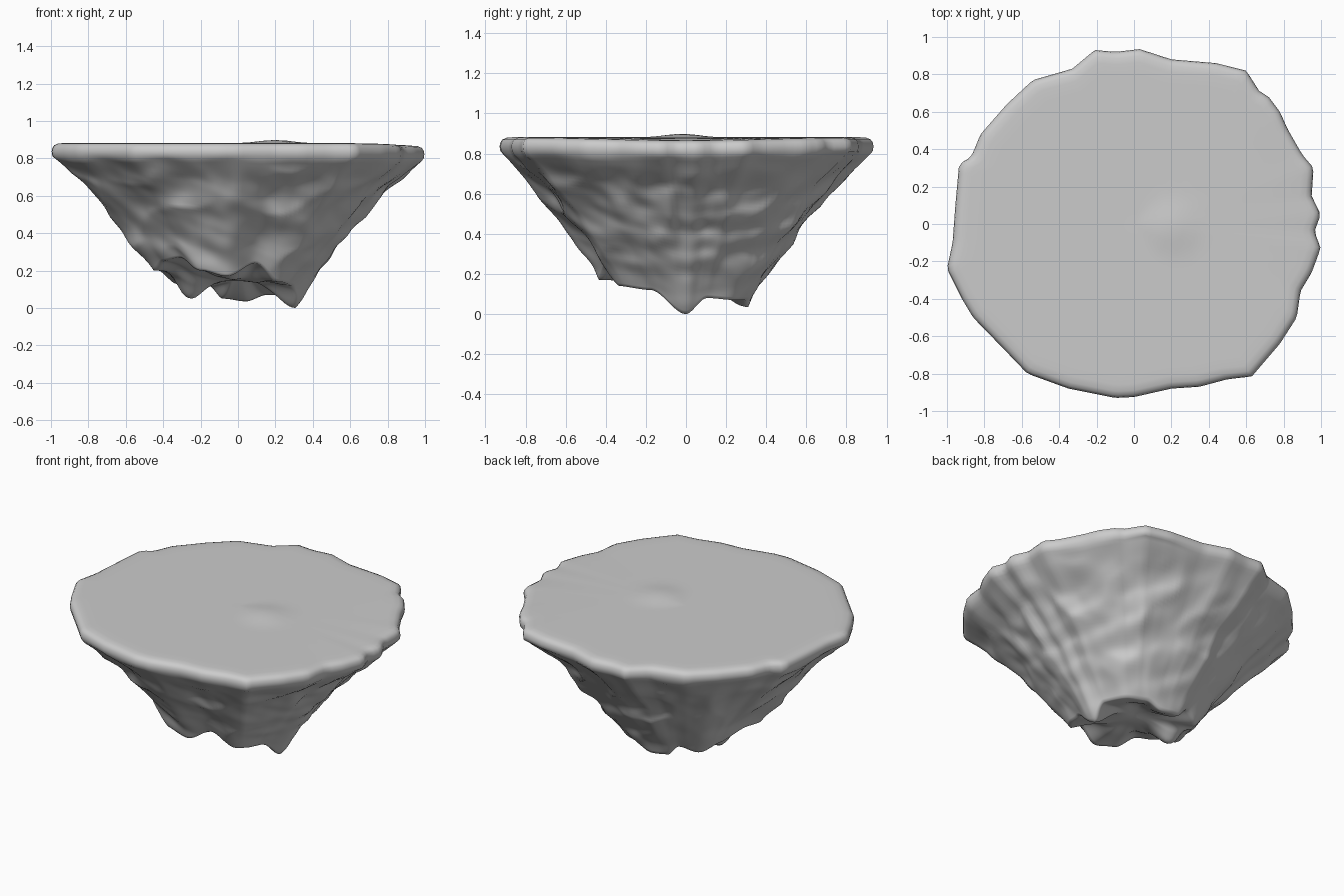
import bpy, bmesh, math
from mathutils import Vector, noise

if "Cube" in bpy.data.objects:
    bpy.data.objects.remove(bpy.data.objects["Cube"])

SEG, WALL, UNDER = 200, 44, 18
TAU = 2 * math.pi

# jagged rim seen from above (x, y)
RIM = [(.998, .05), (.95, .15), (.96, .3), (.9, .37), (.82, .51), (.78, .6), (.72, .68), (.67, .71), (.6, .82),
       (.44, .86), (.2, .88), (.03, .935), (-.1, .92), (-.21, .93), (-.33, .83), (-.54, .77),
       (-.68, .64), (-.82, .48), (-.87, .36), (-.935, .32), (-.955, .1), (-.97, -.1), (-1, -.24),
       (-.92, -.4), (-.86, -.5), (-.69, -.675), (-.57, -.8), (-.35, -.88), (-.1, -.93), (0, -.925), (.2, -.88),
       (.35, -.87), (.5, -.83), (.63, -.815), (.78, -.64), (.87, -.5), (.89, -.36), (.95, -.26), (.998, -.13), (.965, -.04)]
# lower edge of the rock: angle in degrees, radius, height
FEET = [(0, .30, .0), (18, .34, .08), (42, .36, .07), (62, .33, .07), (82, .31, .035), (105, .31, .05),
        (118, .33, .12), (138, .35, .09), (158, .36, .13), (180, .43, .2), (197, .47, .2), (212, .46, .25),
        (228, .46, .27), (245, .46, .2), (262, .45, .17), (283, .42, .24), (303, .40, .14), (328, .34, .12)]


def bracket(keys, a):
    """Neighbouring keys around the circle and how far a lies between them."""
    for k0, k1 in zip(keys, keys[1:] + keys[:1]):
        span, d = (k1[0] - k0[0]) % TAU, (a - k0[0]) % TAU
        if d <= span:
            return k0, k1, d, span


rim_keys = sorted((math.atan2(y, x) % TAU, math.hypot(x, y)) for x, y in RIM)
foot_keys = [(math.radians(a), r, z) for a, r, z in FEET]


def rim_radius(a):
    """Straight chords between rim corners."""
    k0, k1, d, span = bracket(rim_keys, a)
    return k0[1] * k1[1] * math.sin(span) / (k0[1] * math.sin(d) + k1[1] * math.sin(span - d))


def foot_edge(a):
    k0, k1, d, span = bracket(foot_keys, a)
    t = d / span
    t = t * t * (3 - 2 * t)
    return [p + (q - p) * t for p, q in zip(k0[1:], k1[1:])]


def mound(x, y):
    d = math.hypot(x - .2, y + .02) / .2
    return .016 * (1 + math.cos(math.pi * d)) / 2 if d < 1 else 0


def crag(p):
    """Rocky relief: slanted strata plus larger lumps and gullies."""
    big = noise.noise(p * 2.6)
    strata = noise.noise(Vector((p.x * 2 + 7, p.y * 2, p.z * 8 + p.x * 3)))
    gully = abs(noise.noise(Vector((p.x * 3.4, p.y * 3.4 + 3, p.z * 1.6))))
    fine = noise.noise(p * 9 + Vector((0, 0, p.x * 4)))
    return .025 * big + .02 * strata - .06 * gully + .012 * fine + .013


def column(a):
    """Points from the top middle, over the rim and down to the underside."""
    c, s = math.cos(a), math.sin(a)
    top = rim_radius(a)
    fr, fz = foot_edge(a)
    zt = .882 - .015 * max(0, c) ** 6
    pts = []
    for i in range(1, 15):                        # flat top
        r = (top - .07) * i / 14
        flat = .882 + (zt - .882) * (i / 14) ** 4
        pts.append((c * r, s * r, flat + mound(c * r, s * r)))
    for r, z in ((.035, .003), (.014, .012), (.004, .026), (0, .046), (.004, .07)):   # rounded lip
        pts.append((c * (top - r), s * (top - r), zt - z))
    zr = zt - .09 - .02 * noise.noise(Vector((c * 3, s * 3, 1)))
    for i in range(WALL + 1):                     # craggy wall
        t = 1 - i / WALL
        z = fz + (zr - fz) * t
        r = fr + (top - .02 - fr) * (.83 * t + .17 * t ** 3)
        fade = min(1, (1 - t) * 6) * min(1, .4 + t * 3)
        r += crag(Vector((c * r, s * r, z))) * fade
        pts.append((c * r, s * r, z))
    r0 = r
    for i in range(1, UNDER):                     # lumpy underside with an inner foot
        t = i / UNDER
        r = r0 * (1 - t)
        x, y = c * r, s * r
        k = min(1, t * 1.3)
        k = k * k * (3 - 2 * k)
        z = fz + (.15 - fz) * k + .03 * noise.noise(Vector((x * 6, y * 6, 4))) * k
        w = math.exp(-((x + .25) ** 2 + (y - .02) ** 2) / .009) * min(1, t * 4)
        pts.append((x, y, z + (.05 - z) * w))
    return pts


bm = bmesh.new()
cols = [[bm.verts.new(p) for p in column(TAU * i / SEG)] for i in range(SEG)]
top_mid = bm.verts.new((0, 0, .882 + mound(0, 0)))
low_mid = bm.verts.new((0, 0, .15))
for i in range(SEG):
    a, b = cols[i], cols[(i + 1) % SEG]
    bm.faces.new((top_mid, a[0], b[0]))
    bm.faces.new((low_mid, b[-1], a[-1]))
    for j in range(len(a) - 1):
        bm.faces.new((a[j], a[j + 1], b[j + 1], b[j]))
bmesh.ops.recalc_face_normals(bm, faces=bm.faces)

mesh = bpy.data.meshes.new("floating_rock_island")
bm.to_mesh(mesh)
bm.free()
island = bpy.data.objects.new("floating_rock_island", mesh)
bpy.context.collection.objects.link(island)
for f in mesh.polygons:
    f.use_smooth = True
